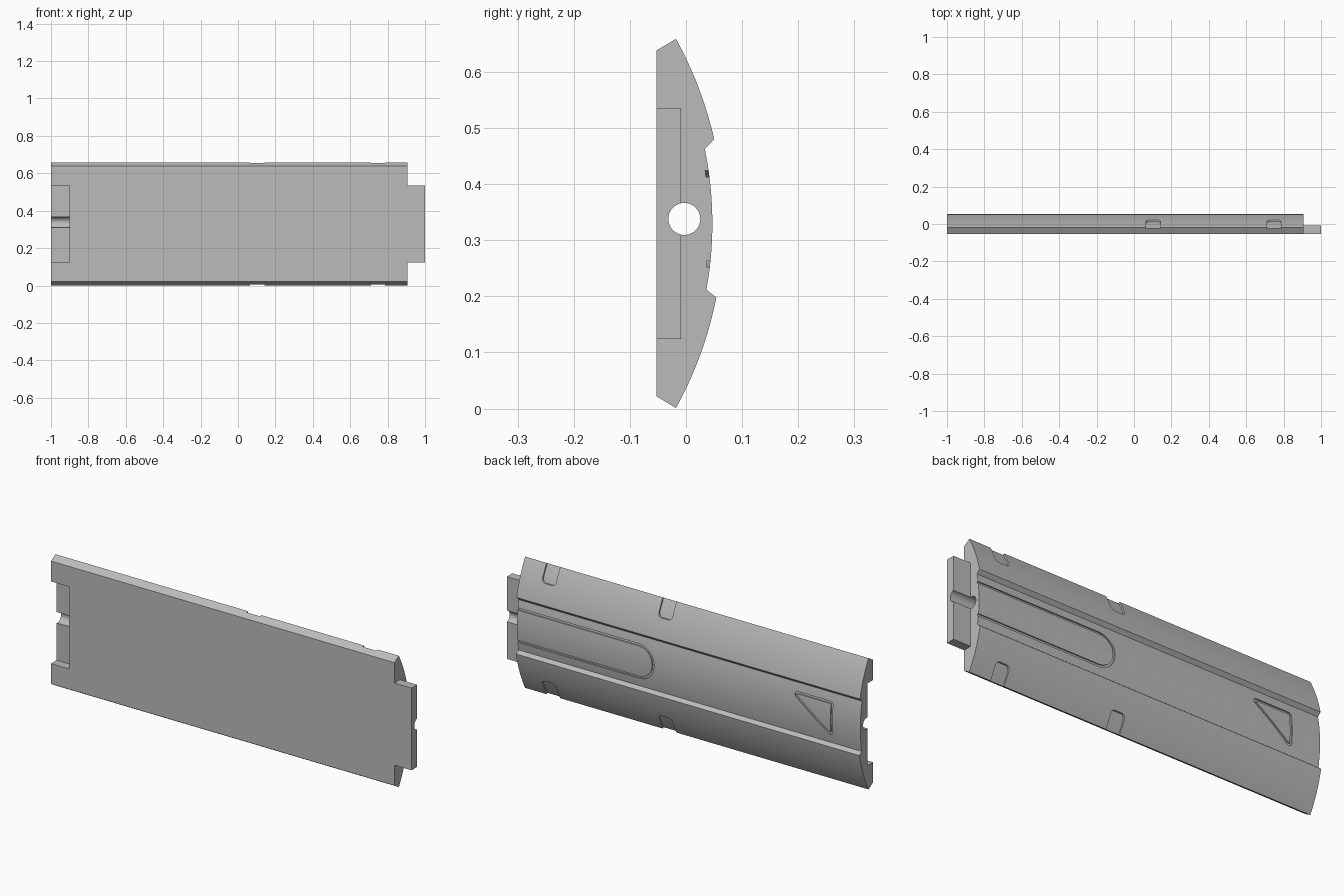
import bpy, bmesh, math
from mathutils import Vector

if "Cube" in bpy.data.objects:
    bpy.data.objects.remove(bpy.data.objects["Cube"], do_unlink=True)

MID = 0.33                    # height of the panel's curve axis
AXIS_Y = -0.613               # depth of the curve axis
OUTER, INNER = 0.68, 0.66     # radii of the side bands and the middle band

grey = bpy.data.materials.new("grey")
grey.use_nodes = True
grey.diffuse_color = (0.5, 0.5, 0.5, 1)
grey.node_tree.nodes["Principled BSDF"].inputs["Base Color"].default_value = (0.5, 0.5, 0.5, 1)


def prism(name, points, to_3d, start, end):
    """Extrude a 2D outline between two positions along the remaining axis."""
    bm = bmesh.new()
    low = [bm.verts.new(to_3d(p, start)) for p in points]
    high = [bm.verts.new(to_3d(p, end)) for p in points]
    bm.faces.new(low)
    bm.faces.new(high)
    for i in range(len(points)):
        j = (i + 1) % len(points)
        bm.faces.new((low[i], low[j], high[j], high[i]))
    bmesh.ops.recalc_face_normals(bm, faces=bm.faces)
    mesh = bpy.data.meshes.new(name)
    bm.to_mesh(mesh)
    bm.free()
    mesh.materials.append(grey)
    obj = bpy.data.objects.new(name, mesh)
    bpy.context.collection.objects.link(obj)
    return obj


def along_x(name, points, start, end):
    return prism(name, points, lambda p, x: (x, p[0], p[1]), start, end)


def along_y(name, points):
    return prism(name, points, lambda p, y: (p[0], y, p[1]), -0.1, 0.12)


def combine(target, tool, operation="DIFFERENCE"):
    """Apply a boolean and discard the tool object."""
    mod = target.modifiers.new("cut", "BOOLEAN")
    mod.operation, mod.object, mod.solver = operation, tool, "EXACT"
    bpy.context.view_layer.objects.active = target
    bpy.ops.object.modifier_apply(modifier=mod.name)
    bpy.data.objects.remove(tool, do_unlink=True)


def arc(radius, z_from, z_to, steps):
    """Points (y, z) on the panel's curve between two heights."""
    a, b = (math.asin((z - MID) / radius) for z in (z_from, z_to))
    angles = [a + (b - a) * i / steps for i in range(steps + 1)]
    return [(AXIS_Y + radius * math.cos(t), MID + radius * math.sin(t)) for t in angles]


def rounded(corners, radius, steps=10):
    """Grow a convex counter-clockwise outline by a radius, rounding its corners."""
    points = []
    for i, corner in enumerate(corners):
        c = Vector(corner)
        before = c - Vector(corners[i - 1])
        after = Vector(corners[(i + 1) % len(corners)]) - c
        a = math.atan2(-before.x, before.y)
        b = math.atan2(-after.x, after.y)
        # edge direction angles give the outward normals
        a, b = (math.atan2(d.y, d.x) - math.pi / 2 for d in (before, after))
        turn = (b - a) % math.tau
        for k in range(steps + 1):
            t = a + turn * k / steps
            points.append((c.x + radius * math.cos(t), c.y + radius * math.sin(t)))
    return points


def keep_skin(cutter, radius):
    """Limit a cutter to the space outside a given curve radius."""
    reach = radius * math.sin(math.radians(42))
    core = [(AXIS_Y, MID)] + arc(radius, MID - reach, MID + reach, 60)
    combine(cutter, along_x("core", core, -1.6, 1.6))


def box(y0, y1, z0, z1):
    return [(y0, z0), (y1, z0), (y1, z1), (y0, z1)]


# Curved panel with a recessed middle band
profile = [(-0.053, 0.022)]
profile += arc(OUTER, 0.001, 0.198, 16)
profile += arc(INNER, 0.212, 0.463, 20)
profile += arc(OUTER, 0.48, 0.659, 16)
profile += [(-0.053, 0.638)]
panel = along_x("wall_panel", profile, -1, 0.905)

# Joining tab on one end, matching socket on the other
combine(panel, along_x("tab", box(-0.053, -0.009, 0.124, 0.536), 0.8, 1), "UNION")
combine(panel, along_x("socket", box(-0.1, -0.009, 0.124, 0.536), -1.1, -0.9))

# Round bore through the full length
bore = rounded([(-0.003, 0.338), (-0.003, 0.3381)], 0.0285, 20)
combine(panel, along_x("bore", bore, -1.2, 1.2))

# Engraved outlines on the middle band
slot = [(0.23, 0.338), (1.3, 0.338)]
triangle = [(-0.83, 0.27), (-0.65, 0.405), (-0.83, 0.405)]
for name, shape, radius in (("slot_groove", slot, 0.075), ("triangle_groove", triangle, 0.004)):
    groove = along_y(name, rounded(shape, radius + 0.011))
    inside = along_y("inside", rounded(shape, radius))
    inside.scale.y = 2
    bpy.context.view_layer.update()
    combine(groove, inside)
    keep_skin(groove, INNER - 0.006)
    combine(panel, groove)

# Rounded pockets along both long edges
for x in (0.103, 0.748):
    for z0, z1 in ((-0.2, 0.065), (0.595, 0.86)):
        shape = [(x - 0.018, z0), (x + 0.018, z0), (x + 0.018, z1), (x - 0.018, z1)]
        pocket = along_y("edge_pocket", rounded(shape, 0.02, 6))
        keep_skin(pocket, OUTER - 0.008)
        combine(panel, pocket)

# Smooth the curves, keep the creases
bpy.ops.object.select_all(action="DESELECT")
panel.select_set(True)
bpy.context.view_layer.objects.active = panel
bpy.ops.object.shade_smooth_by_angle(angle=math.radians(25))
